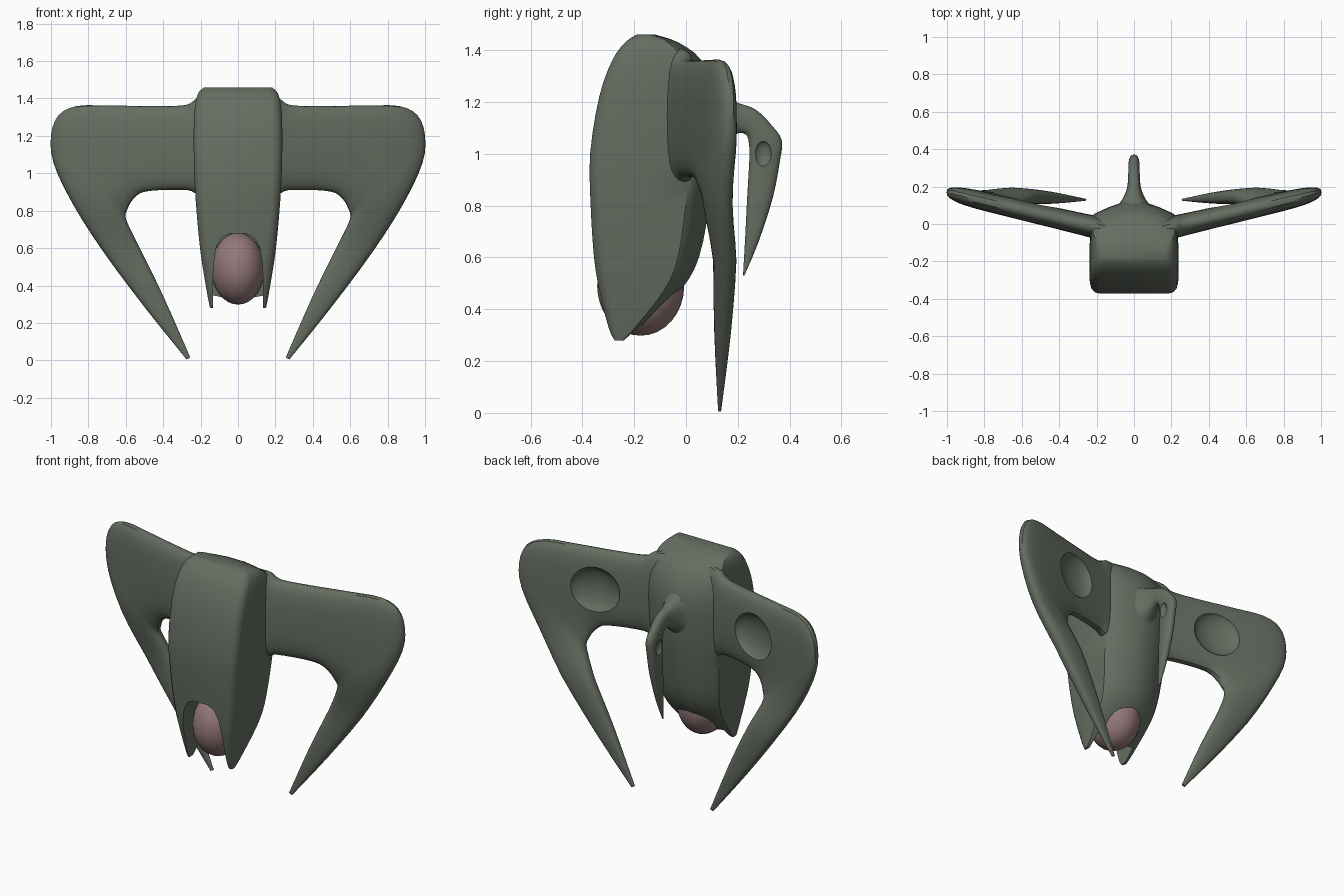
import bpy, bmesh, math
from mathutils import Vector

if "Cube" in bpy.data.objects:
    bpy.data.objects.remove(bpy.data.objects["Cube"])


def material(name, color):
    m = bpy.data.materials.new(name)
    m.diffuse_color = color
    m.use_nodes = True
    m.node_tree.nodes["Principled BSDF"].inputs["Base Color"].default_value = m.diffuse_color
    return m


HULL = material("hull_green", (0.13, 0.155, 0.12, 1))
GLASS = material("canopy_pink", (0.30, 0.19, 0.19, 1))


def loft(name, rings, mat):
    """Skin closed rings of points and cap both ends."""
    bm = bmesh.new()
    vs = [[bm.verts.new(p) for p in r] for r in rings]
    n = len(vs[0])
    for a, b in zip(vs, vs[1:]):
        for i in range(n):
            j = (i + 1) % n
            bm.faces.new((a[i], a[j], b[j], b[i]))
    bm.faces.new(vs[0])
    bm.faces.new(vs[-1])
    bmesh.ops.recalc_face_normals(bm, faces=bm.faces)
    me = bpy.data.meshes.new(name)
    bm.to_mesh(me)
    bm.free()
    ob = bpy.data.objects.new(name, me)
    bpy.context.collection.objects.link(ob)
    me.materials.append(mat)
    return ob


def spline(rows, steps):
    """Catmull-Rom through rows of numbers."""
    out = []
    rows = [Vector(r) for r in rows]
    for i in range(len(rows) - 1):
        p0, p1, p2 = rows[max(i - 1, 0)], rows[i], rows[i + 1]
        p3 = rows[min(i + 2, len(rows) - 1)]
        for k in range(steps):
            t = k / steps
            out.append(0.5 * (2 * p1 + (p2 - p0) * t + (2 * p0 - 5 * p1 + 4 * p2 - p3) * t * t
                              + (3 * p1 - p0 - 3 * p2 + p3) * t ** 3))
    return out + [rows[-1]]


def blade(name, rows, place, p, n=28):
    """Rows hold outer a,b, inner a,b and half thickness; place maps to space."""
    rings = []
    for oa, ob_, ia, ib, t in spline(rows, 3):
        ring = []
        for k in range(n):
            ang = 2 * math.pi * k / n
            c, s = math.cos(ang), math.sin(ang)
            u = math.copysign(abs(c) ** (2 / p), c)
            v = math.copysign(abs(s) ** (2 / p), s)
            f = (1 + u) / 2
            ring.append(place(ia + (oa - ia) * f, ib + (ob_ - ib) * f, t * v))
        rings.append(ring)
    return loft(name, rings, HULL)


def ellipsoid(name, loc, radii, mat=None, seg=32):
    bpy.ops.mesh.primitive_uv_sphere_add(segments=seg, ring_count=seg // 2, location=loc)
    ob = bpy.context.object
    ob.name = name
    ob.scale = radii
    if mat:
        ob.data.materials.append(mat)
    return ob


def cut(ob, cutter):
    cutter.hide_render = True
    m = ob.modifiers.new("cut", 'BOOLEAN')
    m.operation, m.solver, m.object = 'DIFFERENCE', 'EXACT', cutter
    bpy.context.view_layer.objects.active = ob
    bpy.ops.object.modifier_apply(modifier=m.name)
    bpy.data.objects.remove(cutter)


def smooth(ob, deg=35):
    bpy.ops.object.select_all(action='DESELECT')
    ob.select_set(True)
    bpy.context.view_layer.objects.active = ob
    bpy.ops.object.shade_smooth_by_angle(angle=math.radians(deg))


# Body: horizontal sections (z, front y, back y, half width, corner radius)
levels = [(0.28, -0.275, -0.235, 0.15, 0.01), (0.33, -0.30, -0.17, 0.16, 0.03),
          (0.475, -0.335, -0.02, 0.185, 0.045), (0.60, -0.355, 0.05, 0.203, 0.05),
          (0.80, -0.368, 0.09, 0.222, 0.05), (1.00, -0.37, 0.115, 0.234, 0.05),
          (1.22, -0.335, 0.115, 0.237, 0.05), (1.36, -0.285, 0.06, 0.23, 0.05),
          (1.43, -0.235, -0.03, 0.212, 0.045), (1.46, -0.19, -0.12, 0.18, 0.015)]
rings = []
for z, yf, yb, w, r in spline(levels, 3):
    side = yf + (yb - yf) * 0.80
    half = [(w - r, yf), (w - r * 0.5, yf + r * 0.13), (w - r * 0.13, yf + r * 0.5),
            (w, yf + r), (w, (yf + r + side) / 2), (w * 0.99, side),
            (w * 0.9, side + (yb - side) * 0.3), (w * 0.55, side + (yb - side) * 0.7),
            (w * 0.2, yb)]
    pts = half + [(-x, y) for x, y in reversed(half)]
    rings.append([(x, y, z) for x, y in pts])
body = loft("body", rings, HULL)

# Notch between the two front prongs, with a rounded top
notch = [(-0.135, 0.2), (-0.132, 0.5), (-0.115, 0.61), (-0.085, 0.66), (-0.045, 0.678),
         (0.045, 0.678), (0.085, 0.66), (0.115, 0.61), (0.132, 0.5), (0.135, 0.2)]
cut(body, loft("notch_cutter", [[(x, y, z) for x, z in notch] for y in (-0.6, -0.17)], HULL))
smooth(body)

# Canopy bubble in the notch
canopy = ellipsoid("canopy", (0, -0.175, 0.49), (0.142, 0.168, 0.192), GLASS)
smooth(canopy, 60)


# Wing sweeping out and turning down into a claw
def wing_place(x, z, off):
    k = min(max((0.95 - z) / 0.4, 0), 1)
    k = k * k * (3 - 2 * k)
    flat = -0.01 + 0.235 * (x - 0.24)
    claw = 0.13 + 0.06 * (x - 0.27)
    return (x, flat + (claw - flat) * k + off, z)


wing = blade("wing", [
    (0.15, 1.41, 0.15, 0.89, 0.062), (0.22, 1.40, 0.22, 0.89, 0.062),
    (0.28, 1.365, 0.27, 0.91, 0.06), (0.45, 1.36, 0.42, 0.91, 0.057),
    (0.68, 1.362, 0.52, 0.895, 0.055), (0.86, 1.36, 0.57, 0.85, 0.053),
    (0.96, 1.31, 0.59, 0.81, 0.052), (1.0, 1.20, 0.602, 0.78, 0.05),
    (0.985, 1.05, 0.597, 0.75, 0.05), (0.88, 0.83, 0.575, 0.70, 0.048),
    (0.72, 0.58, 0.525, 0.60, 0.044), (0.50, 0.285, 0.40, 0.345, 0.032),
    (0.275, 0.005, 0.255, 0.015, 0.006)], wing_place, 2.6)
# Round dimple in the rear face of the wing
dimple = ellipsoid("dimple_cutter", (0.53, 0.125, 1.13), (0.15, 0.065, 0.14))
dimple.rotation_euler.z = math.atan(0.235)
bpy.context.view_layer.update()
cut(wing, dimple)
mir = wing.modifiers.new("mirror", 'MIRROR')
mir.use_clip = False
mir.merge_threshold = 0.0001
bpy.context.view_layer.objects.active = wing
bpy.ops.object.modifier_apply(modifier=mir.name)
smooth(wing)

# Rear fin with its own claw, flaring into the body
fin = blade("rear_fin", [
    (0.02, 1.36, 0.02, 0.80, 0.20), (0.075, 1.29, 0.075, 0.93, 0.125),
    (0.12, 1.235, 0.12, 1.02, 0.07), (0.19, 1.20, 0.19, 1.075, 0.038),
    (0.27, 1.17, 0.23, 1.075, 0.032), (0.335, 1.105, 0.242, 1.045, 0.03),
    (0.37, 1.05, 0.245, 1.0, 0.03), (0.362, 0.97, 0.243, 0.95, 0.029),
    (0.335, 0.83, 0.236, 0.83, 0.026), (0.28, 0.66, 0.228, 0.67, 0.018),
    (0.225, 0.53, 0.22, 0.53, 0.004)],
    lambda y, z, off: (off, y, z), 2.4)
for s in (1, -1):
    cut(fin, ellipsoid("fin_cutter", (0.035 * s, 0.298, 1.0), (0.024, 0.034, 0.05), seg=16))
smooth(fin)
